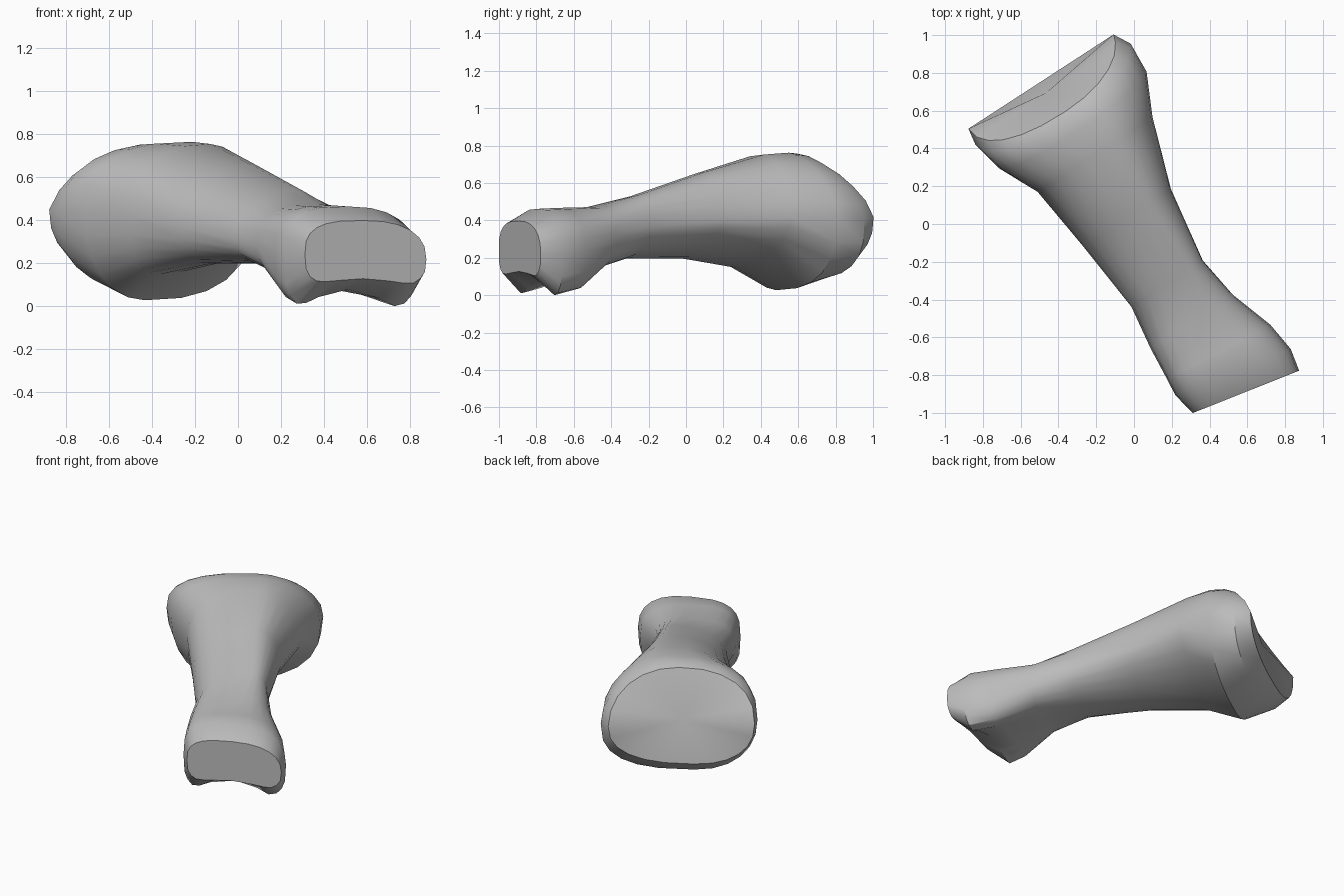
import bpy, bmesh, math
from mathutils import Vector

cube = bpy.data.objects.get("Cube")
if cube:
    bpy.data.objects.remove(cube, do_unlink=True)

# Bone axis runs from the wide base (back) to the two-lobed head (front)
AXIS = Vector((0.545, -0.839, 0))
SIDE = Vector((0.839, 0.545, 0))
SIDES = 24


def section(s, lean, slant, left, right, top, bottom, notch, powers):
    """Closed ring through four extreme (across, height) points.
    Powers set the fullness of each quarter, from upper right round to lower right."""
    ring = []
    for i in range(SIDES):
        a = math.tau * i / SIDES
        c, n = math.cos(a), math.sin(a)
        power = powers[i * 4 // SIDES]
        flank = right if c > 0 else left
        crown = top if n > 0 else bottom
        across = abs(c) ** (2 / power)
        rise = abs(n) ** (2 / power)
        v = crown[0] + (flank[0] - crown[0]) * across
        z = flank[1] + (crown[1] - flank[1]) * rise
        if n < 0:  # groove between the two lobes
            z += notch * max(0, 1 - (v / 0.24) ** 2)
        along = s + lean * max(0, z - 0.45) + slant * v
        ring.append(AXIS * along + SIDE * v + Vector((0, 0, z)))
    return ring


# along, lean, slant, left, right, top, bottom, notch, powers
base = [
    section(-.9, .7, 0, (-.46, .45), (.455, .42), (.02, .74), (-.08, .17), 0, (2.1, 2.3, 2.3, 2.5)),
    section(-.81, .5, 0, (-.475, .44), (.505, .4), (.08, .76), (-.08, .09), 0, (1.9, 2.6, 2.2, 2.8)),
    section(-.64, .2, 0, (-.44, .45), (.495, .42), (.12, .765), (-.1, .03), 0, (1.8, 2.6, 2.1, 2.5)),
]
shaft = [
    section(-.42, 0, 0, (-.335, .43), (.39, .42), (.12, .755), (-.16, .15), 0, (1.9, 2.3, 2.5, 1.7)),
    section(-.05, 0, 0, (-.29, .37), (.265, .4), (.1, .66), (-.12, .2), 0, (2.1, 2, 2.5, 1.7)),
    section(.36, 0, 0, (-.25, .31), (.2, .37), (.1, .54), (-.06, .2), 0, (2.3, 2, 2.4, 2)),
]
head = [
    section(.6, 0, 0, (-.285, .28), (.235, .32), (.05, .475), (0, .13), .02, (2.3, 2.7, 2.5, 2.5)),
    section(.81, 0, .1, (-.3, .25), (.315, .24), (0, .47), (0, 0), .08, (2.4, 3.2, 3.5, 3.5)),
    section(.94, 0, .2, (-.31, .22), (.335, .22), (0, .465), (0, -.03), .11, (2.4, 3.2, 3.5, 3.5)),
    section(1.065, 0, .2, (-.285, .24), (.31, .22), (0, .4), (0, .08), .05, (2.4, 3, 3, 3)),
]

# Loft the rings and close both ends with a fan
bm = bmesh.new()
rings = [[bm.verts.new(p) for p in r] for r in base + shaft + head]
for r1, r2 in zip(rings, rings[1:]):
    for i in range(SIDES):
        j = (i + 1) % SIDES
        bm.faces.new((r1[i], r1[j], r2[j], r2[i]))
for ring in (rings[0], rings[-1]):
    centre = bm.verts.new(sum((v.co for v in ring), Vector()) / SIDES)
    for i in range(SIDES):
        bm.faces.new((ring[i], ring[(i + 1) % SIDES], centre))
bmesh.ops.recalc_face_normals(bm, faces=bm.faces)

# Stand the bone on the floor
lowest = min(v.co.z for v in bm.verts)
bmesh.ops.translate(bm, verts=bm.verts, vec=(0, 0, -lowest))

mesh = bpy.data.meshes.new("toe_bone")
bm.to_mesh(mesh)
bm.free()
bone = bpy.data.objects.new("toe_bone", mesh)
bpy.context.collection.objects.link(bone)

# Plain grey finish
grey = bpy.data.materials.new("bone_grey")
grey.use_nodes = True
colour = (0.5, 0.5, 0.5, 1)
grey.diffuse_color = colour
grey.node_tree.nodes["Principled BSDF"].inputs["Base Color"].default_value = colour
mesh.materials.append(grey)

bpy.context.view_layer.objects.active = bone
bone.select_set(True)
bpy.ops.object.shade_smooth_by_angle(angle=math.radians(35))
